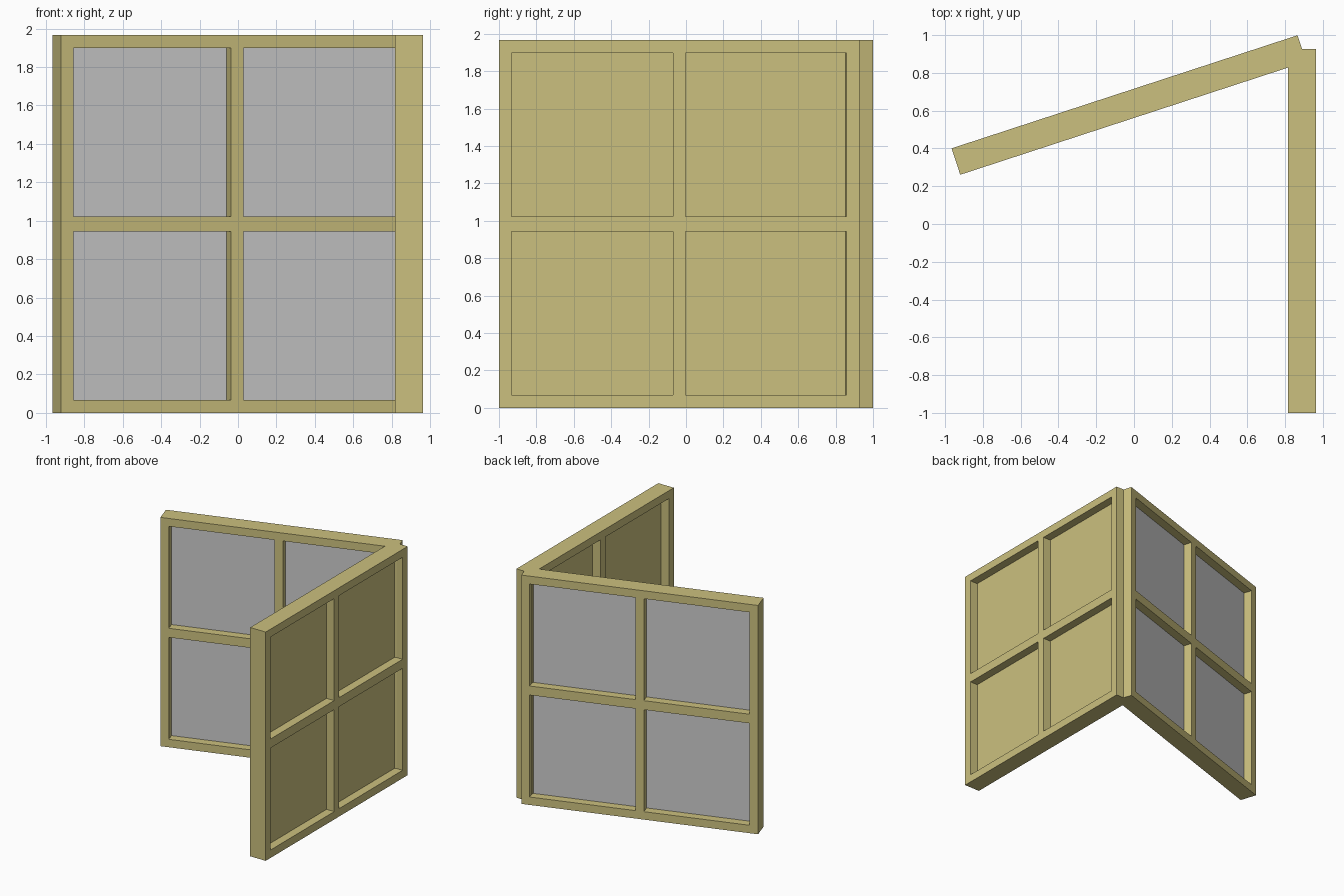
import bpy, bmesh, math

if "Cube" in bpy.data.objects:
    bpy.data.objects.remove(bpy.data.objects["Cube"])

LENGTH, HEIGHT, THICK = 1.927, 1.966, 0.147
BORDER, HALF_MULLION, HALF_RAIL = 0.068, 0.034, 0.039

wood = bpy.data.materials.new("olive_frame")
wood.diffuse_color = (0.60, 0.53, 0.21, 1)
wood.use_nodes = True
wood.node_tree.nodes["Principled BSDF"].inputs["Base Color"].default_value = wood.diffuse_color

# Grid lines of the frame: two openings across, two up
XS = [-LENGTH / 2, -LENGTH / 2 + BORDER, -HALF_MULLION,
      HALF_MULLION, LENGTH / 2 - BORDER, LENGTH / 2]
MID = HEIGHT / 2
ZS = [0, BORDER, MID - HALF_RAIL, MID + HALF_RAIL, HEIGHT - BORDER, HEIGHT]


def finish(name, bm, loc, angle, mat):
    bmesh.ops.recalc_face_normals(bm, faces=bm.faces)
    mesh = bpy.data.meshes.new(name)
    bm.to_mesh(mesh)
    bm.free()
    obj = bpy.data.objects.new(name, mesh)
    bpy.context.collection.objects.link(obj)
    obj.location = loc
    obj.rotation_euler.z = angle
    if mat:
        mesh.materials.append(mat)
    return obj


def extruded_cells(keep, y0, depth):
    """Extrude the grid cells accepted by keep(i, j) into one solid."""
    bm = bmesh.new()
    grid = [[bm.verts.new((x, y0, z)) for z in ZS] for x in XS]
    faces = [bm.faces.new((grid[i][j], grid[i + 1][j],
                           grid[i + 1][j + 1], grid[i][j + 1]))
             for i in range(5) for j in range(5) if keep(i, j)]
    bmesh.ops.delete(bm, geom=[v for v in bm.verts if not v.link_faces],
                     context='VERTS')
    ext = bmesh.ops.extrude_face_region(bm, geom=faces, use_keep_orig=True)
    verts = [g for g in ext["geom"] if isinstance(g, bmesh.types.BMVert)]
    bmesh.ops.translate(bm, verts=verts, vec=(0, depth, 0))
    return bm


def is_opening(i, j):
    return i in (1, 3) and j in (1, 3)


def window_panel(name, loc, angle, pane_mat):
    # Frame with mullion and rail
    frame = extruded_cells(lambda i, j: not is_opening(i, j), -THICK / 2, THICK)
    finish(name + "_frame", frame, loc, angle, wood)
    # Four thin panes set halfway through the frame
    panes = extruded_cells(is_opening, -0.001, 0.002)
    finish(name + "_panes", panes, loc, angle, pane_mat)


# Fixed side panel and the panel swung open from its back edge
window_panel("side_panel", (0.89, -0.0365, 0), math.radians(90), wood)
window_panel("swung_panel", (-0.027, 0.63, 0), math.radians(18.1), None)
